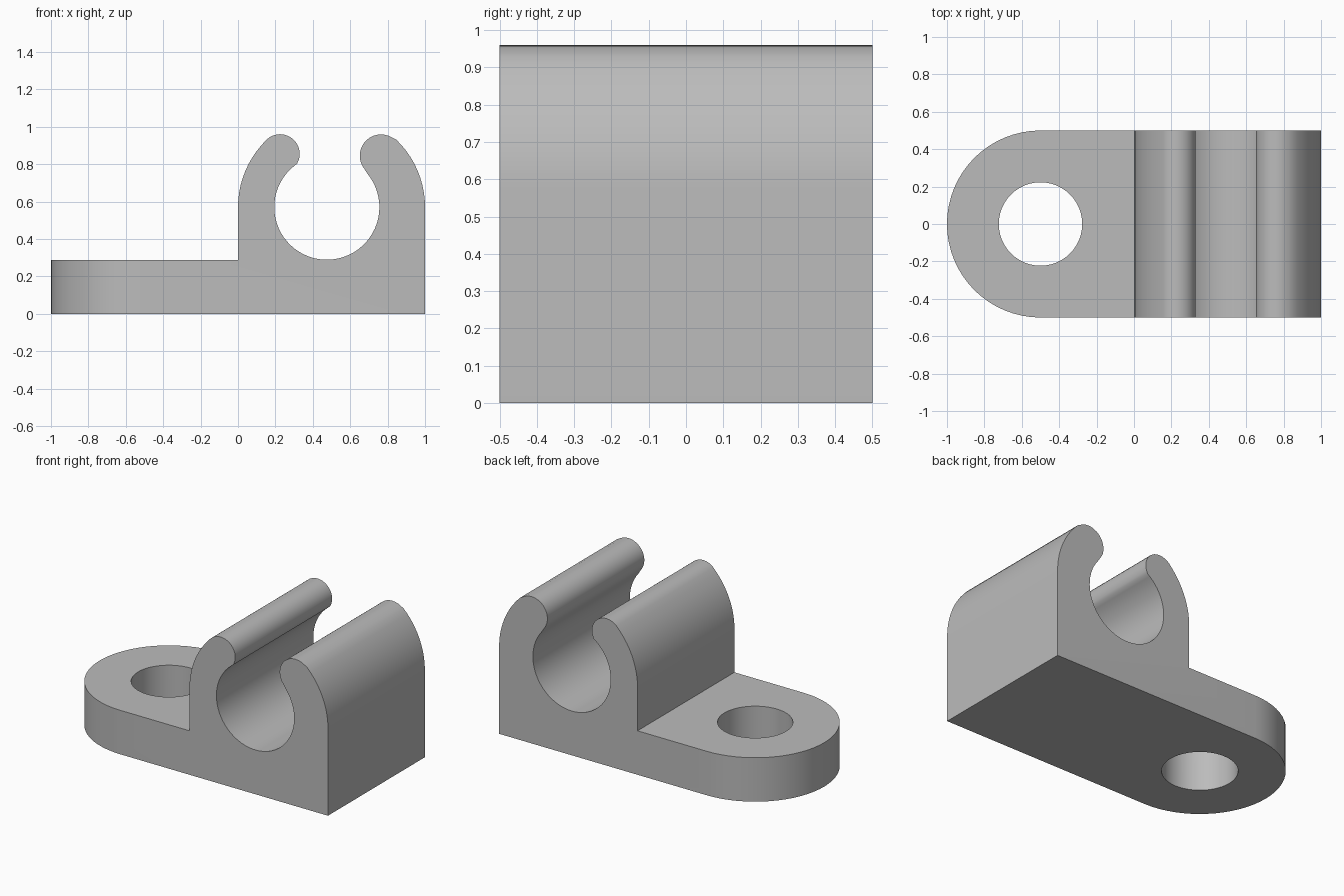
import bpy, bmesh
from math import cos, sin, atan2, pi, radians
from mathutils import Matrix, Vector

if "Cube" in bpy.data.objects:
    bpy.data.objects.remove(bpy.data.objects["Cube"])

gray = bpy.data.materials.new("plain gray")
gray.use_nodes = True
gray.diffuse_color = (0.5, 0.5, 0.5, 1)
gray.node_tree.nodes["Principled BSDF"].inputs["Base Color"].default_value = (0.5, 0.5, 0.5, 1)


def arc(center, radius, start, end, steps):
    """Points along an arc, angles in radians."""
    angles = [start + (end - start) * i / steps for i in range(steps + 1)]
    return [(center[0] + radius * cos(a), center[1] + radius * sin(a)) for a in angles]


def prism(name, outline, low, high, matrix=Matrix()):
    """Extrude a flat outline from low to high."""
    bm = bmesh.new()
    face = bm.faces.new([bm.verts.new((x, y, low)) for x, y in outline])
    top = bmesh.ops.extrude_face_region(bm, geom=[face])["geom"]
    moved = [v for v in top if isinstance(v, bmesh.types.BMVert)]
    bmesh.ops.translate(bm, verts=moved, vec=(0, 0, high - low))
    bm.transform(matrix)
    bmesh.ops.recalc_face_normals(bm, faces=bm.faces)
    mesh = bpy.data.meshes.new(name)
    bm.to_mesh(mesh)
    bm.free()
    mesh.materials.append(gray)
    obj = bpy.data.objects.new(name, mesh)
    bpy.context.collection.objects.link(obj)
    return obj


def cut(obj, cutter, operation):
    """Apply a boolean and drop its cutter."""
    mod = obj.modifiers.new(operation.lower(), "BOOLEAN")
    mod.object, mod.operation, mod.solver = cutter, operation, "EXACT"
    bpy.ops.object.modifier_apply(modifier=mod.name)
    bpy.data.objects.remove(cutter)


def heading(a, b):
    d = Vector(b) - Vector(a)
    return atan2(d.y, d.x)


# Side profile: base bar, two curved jaws with rounded lips, open round bore
outer, bore = (0.5, 0.57), (0.475, 0.57)
right_lip, left_lip = (0.765, 0.845), (0.225, 0.855)
right_neck, left_neck = (0.675, 0.77), (0.30, 0.79)
right_out, left_out = heading(outer, right_lip), heading(outer, left_lip)

profile = [(-1.1, 0), (1, 0)]
profile += arc(outer, 0.5, 0, right_out, 10)
profile += arc(right_lip, 0.114, right_out, heading(right_lip, right_neck) + 2 * pi, 16)[1:]
profile += arc(bore, 0.281, heading(bore, right_neck), heading(bore, left_neck) - 2 * pi, 48)[1:]
profile += arc(left_lip, 0.105, heading(left_lip, left_neck), left_out, 16)[1:]
profile += arc(outer, 0.5, left_out, pi, 10)[1:]
profile += [(0, 0.287), (-1.1, 0.287)]
clip = prism("mounting_clip", profile, -0.7, 0.7, Matrix.Rotation(radians(90), 4, "X"))
bpy.context.view_layer.objects.active = clip
clip.select_set(True)

# Plan outline rounds the mounting tab and trims the width
plan = arc((-0.5, 0), 0.5, pi / 2, 3 * pi / 2, 32) + [(1.2, -0.5), (1.2, 0.5)]
cut(clip, prism("plan_outline", plan, -0.2, 1.2), "INTERSECT")

# Screw hole through the tab
hole = arc((-0.5, 0), 0.223, 0, 2 * pi, 48)[:-1]
cut(clip, prism("screw_hole", hole, -0.2, 0.5), "DIFFERENCE")

bpy.ops.object.shade_smooth_by_angle(angle=radians(30))
